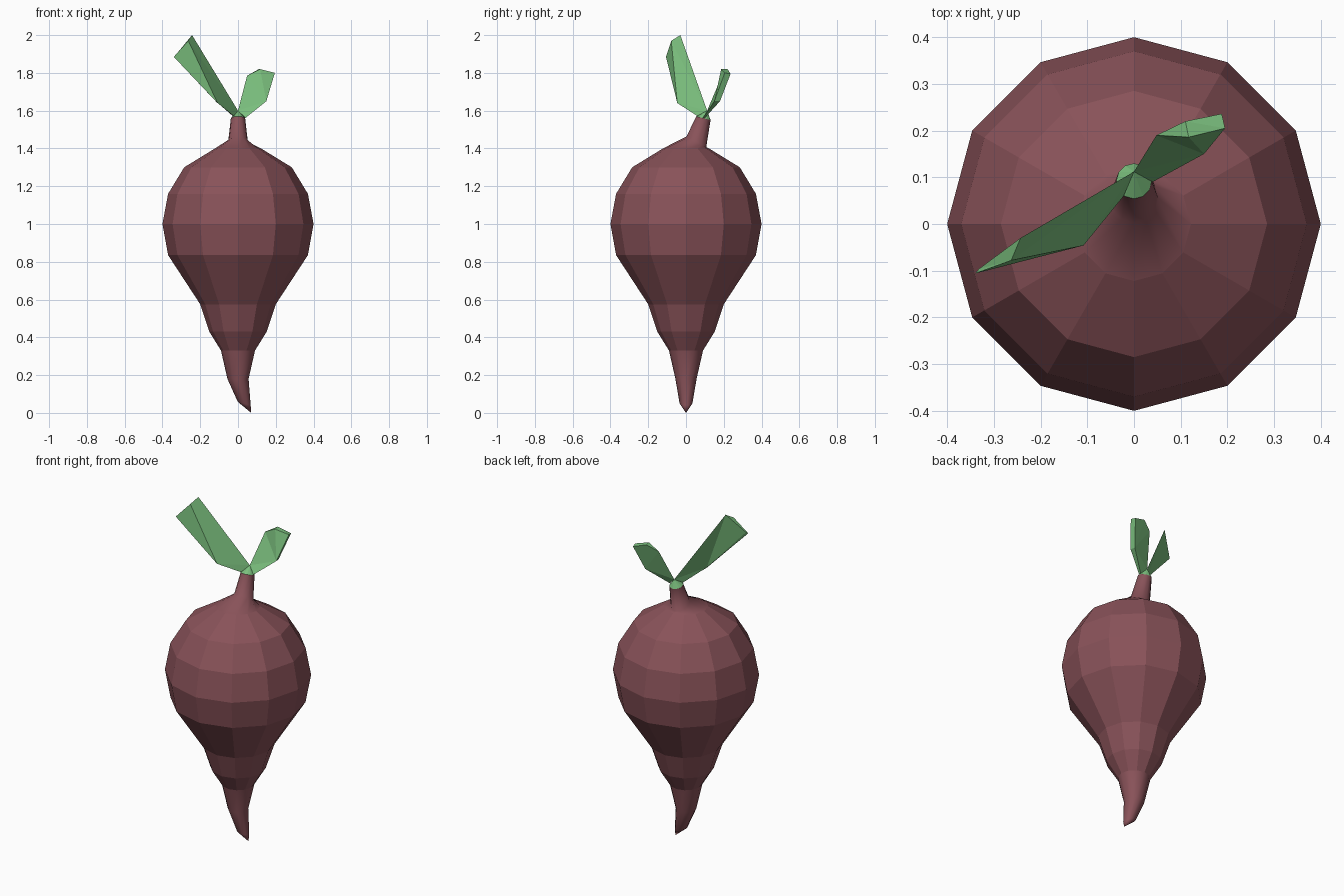
import bpy, bmesh, math
from mathutils import Vector

if "Cube" in bpy.data.objects:
    bpy.data.objects.remove(bpy.data.objects["Cube"])


def material(name, rgb):
    m = bpy.data.materials.new(name)
    m.diffuse_color = (*rgb, 1)
    m.use_nodes = True
    m.node_tree.nodes["Principled BSDF"].inputs["Base Color"].default_value = m.diffuse_color
    return m


red = material("root_red", (0.25, 0.085, 0.10))
green = material("leaf_green", (0.20, 0.53, 0.21))


def finish(name, bm, mat):
    bmesh.ops.recalc_face_normals(bm, faces=bm.faces)
    me = bpy.data.meshes.new(name)
    bm.to_mesh(me)
    bm.free()
    me.materials.append(mat)
    ob = bpy.data.objects.new(name, me)
    bpy.context.collection.objects.link(ob)
    return ob


SIDES = 12


def ring(bm, cx, cy, cz, r, slope_x=0, slope_y=0):
    """Twelve-sided ring, sheared in z so that it can lean."""
    out = []
    for i in range(SIDES):
        a = math.tau * i / SIDES
        dx, dy = r * math.cos(a), r * math.sin(a)
        out.append(bm.verts.new((cx + dx, cy + dy, cz + slope_x * dx + slope_y * dy)))
    return out


def fan(bm, loop, apex):
    v = bm.verts.new(apex)
    for i in range(SIDES):
        bm.faces.new((loop[i], loop[(i + 1) % SIDES], v))


# Root: bent tail, bulb and leaning neck (cx, cy, cz, radius, slopes)
rings = [
    (0.033, 0, 0.05, 0.034, -0.25, 0),
    (0, 0, 0.18, 0.056, 0, 0),
    (0, 0, 0.33, 0.09, 0, 0),
    (0, 0, 0.43, 0.152, 0, 0),
    (0, 0, 0.575, 0.2, 0, 0),
    (0, 0, 0.835, 0.37, 0, 0),
    (0, 0, 1.0, 0.4, 0, 0),
    (0, 0, 1.16, 0.37, 0, 0),
    (0, 0, 1.3, 0.285, 0, 0),
    (0, 0, 1.4, 0.122, 0, 0),
    (0, 0.055, 1.435, 0.052, 0, -0.55),
    (0, 0.092, 1.56, 0.038, 0, -0.25),
]
bm = bmesh.new()
loops = [ring(bm, *r) for r in rings]
fan(bm, loops[0], (0.07, 0, 0))
for a, b in zip(loops, loops[1:]):
    for i in range(SIDES):
        j = (i + 1) % SIDES
        bm.faces.new((a[i], a[j], b[j], b[i]))
# soft tail and neck, faceted bulb
for f in bm.faces:
    z = f.calc_center_median().z
    f.smooth = z < 0.33 or z > 1.38
finish("root", bm, red)

# Crown: green cap on the neck
APEX = (0, 0.112, 1.6)
bm = bmesh.new()
cap = ring(bm, *rings[-1])
fan(bm, cap, APEX)
bm.faces.new(cap)
finish("crown", bm, green)


def leaf(name, front, back):
    """Thin slab between two outlines that meet at the base."""
    bm = bmesh.new()
    f = [bm.verts.new(p) for p in front]
    b = [bm.verts.new(p) for p in back]
    bm.faces.new(f)
    bm.faces.new(b[::-1])
    n = len(f)
    for i in range(n):
        j = (i + 1) % n
        bm.faces.new((f[i], b[i], b[j], f[j]))
    bmesh.ops.remove_doubles(bm, verts=bm.verts, dist=0.002)
    bmesh.ops.triangulate(bm, faces=[q for q in bm.faces if len(q.verts) > 3])
    finish(name, bm, green)


# Long leaf, leaning left and forward
leaf("left_leaf",
     [APEX, (-0.263, -0.078, 1.97), (-0.34, -0.106, 1.885), (-0.108, -0.046, 1.64), (-0.022, 0.06, 1.572)],
     [APEX, (-0.243, -0.03, 2.0), (-0.332, -0.096, 1.893), (-0.118, -0.03, 1.65), (-0.028, 0.068, 1.572)])

# Short leaf, leaning right and back
leaf("right_leaf",
     [APEX, (0.048, 0.19, 1.785), (0.117, 0.186, 1.82), (0.195, 0.205, 1.8), (0.15, 0.15, 1.65), (0.04, 0.09, 1.562)],
     [APEX, (0.048, 0.19, 1.785), (0.11, 0.22, 1.82), (0.188, 0.236, 1.795), (0.145, 0.18, 1.65), (0.036, 0.1, 1.562)])
